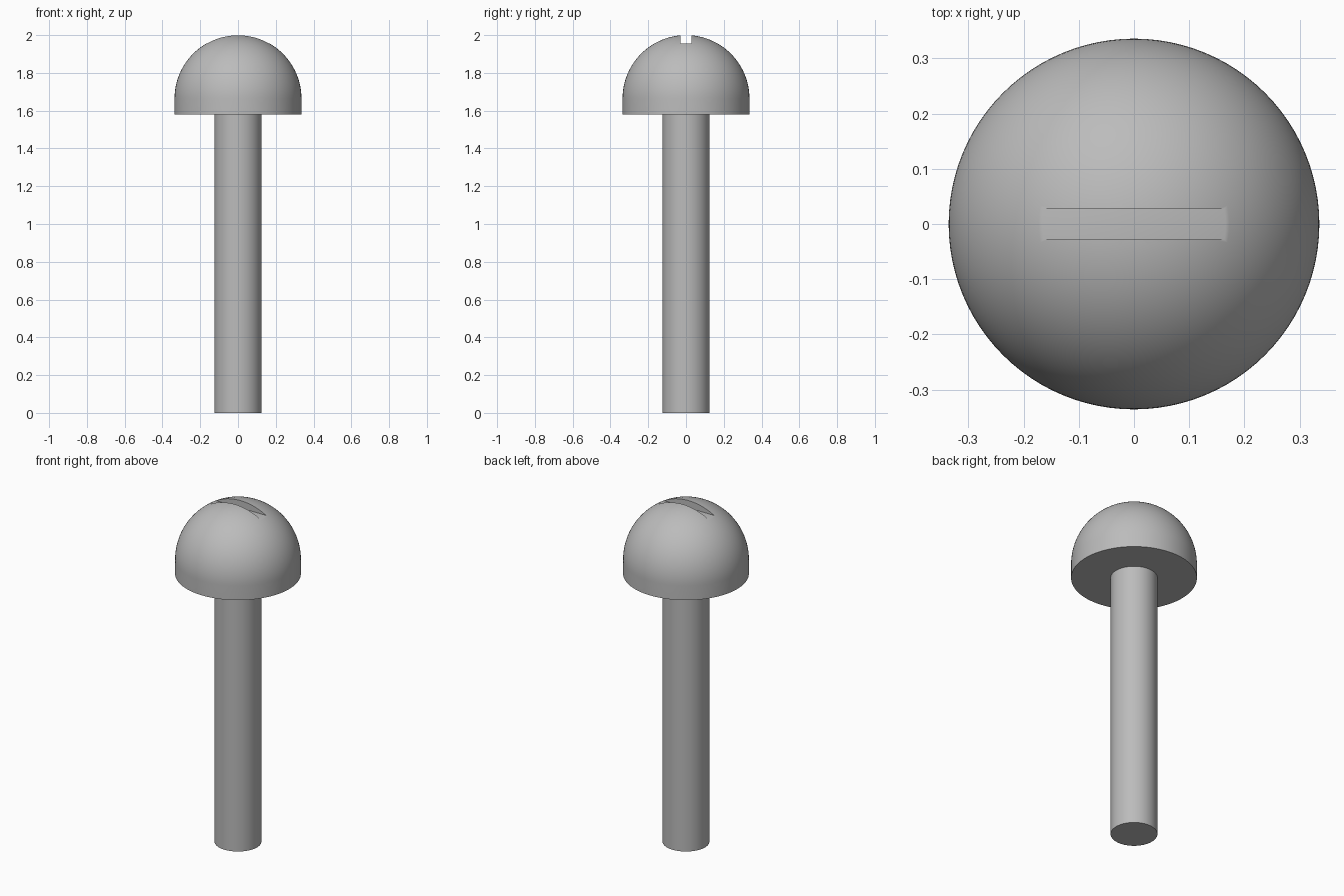
import bpy, bmesh, math

cube = bpy.data.objects.get("Cube")
if cube:
    bpy.data.objects.remove(cube, do_unlink=True)

SIDES = 96
HEAD_R, HEAD_BASE, SHAFT_R = 0.336, 1.58, 0.125
DOME_Z = 2 - HEAD_R

# Plain grey metal
metal = bpy.data.materials.new("grey_metal")
metal.use_nodes = True
grey = (0.5, 0.5, 0.5, 1)
metal.diffuse_color = grey
metal.node_tree.nodes["Principled BSDF"].inputs["Base Color"].default_value = grey


def lathe(name, profile):
    """Revolve (radius, height) points about the z axis."""
    bm = bmesh.new()
    verts = [bm.verts.new((r, 0, z)) for r, z in profile]
    edges = [bm.edges.new(pair) for pair in zip(verts, verts[1:])]
    bmesh.ops.spin(bm, geom=verts + edges, axis=(0, 0, 1), cent=(0, 0, 0),
                   angle=math.tau, steps=SIDES, use_merge=True)
    bmesh.ops.remove_doubles(bm, verts=bm.verts, dist=1e-5)
    bmesh.ops.recalc_face_normals(bm, faces=bm.faces)
    mesh = bpy.data.meshes.new(name)
    bm.to_mesh(mesh)
    bm.free()
    mesh.materials.append(metal)
    obj = bpy.data.objects.new(name, mesh)
    bpy.context.collection.objects.link(obj)
    return obj


def select(obj):
    bpy.ops.object.select_all(action="DESELECT")
    obj.select_set(True)
    bpy.context.view_layer.objects.active = obj


# Shaft, ending flush under the head
shaft = lathe("shaft", [(0, 0), (SHAFT_R, 0), (SHAFT_R, HEAD_BASE), (0, HEAD_BASE)])

# Domed head with a short straight rim
STEPS = 32
arc = [math.pi / 2 * i / STEPS for i in range(STEPS)]
dome = [(HEAD_R * math.cos(a), DOME_Z + HEAD_R * math.sin(a)) for a in arc]
head = lathe("head", [(0, HEAD_BASE), (HEAD_R, HEAD_BASE)] + dome + [(0, 2)])

# Screwdriver slot across the top of the head
bpy.ops.mesh.primitive_cube_add(size=1, location=(0, 0, 2.056))
cutter = bpy.context.object
cutter.name = "slot_cutter"
cutter.scale = (1, 0.056, 0.2)
cutter.hide_render = True
cutter.data.materials.append(metal)
slot = head.modifiers.new("slot", "BOOLEAN")
slot.operation, slot.solver, slot.object = "DIFFERENCE", "EXACT", cutter
select(head)
bpy.ops.object.modifier_apply(modifier=slot.name)
bpy.data.objects.remove(cutter, do_unlink=True)

# Smooth round surfaces, sharp rims and slot
for part in (shaft, head):
    select(part)
    bpy.ops.object.shade_smooth_by_angle(angle=math.radians(30))
